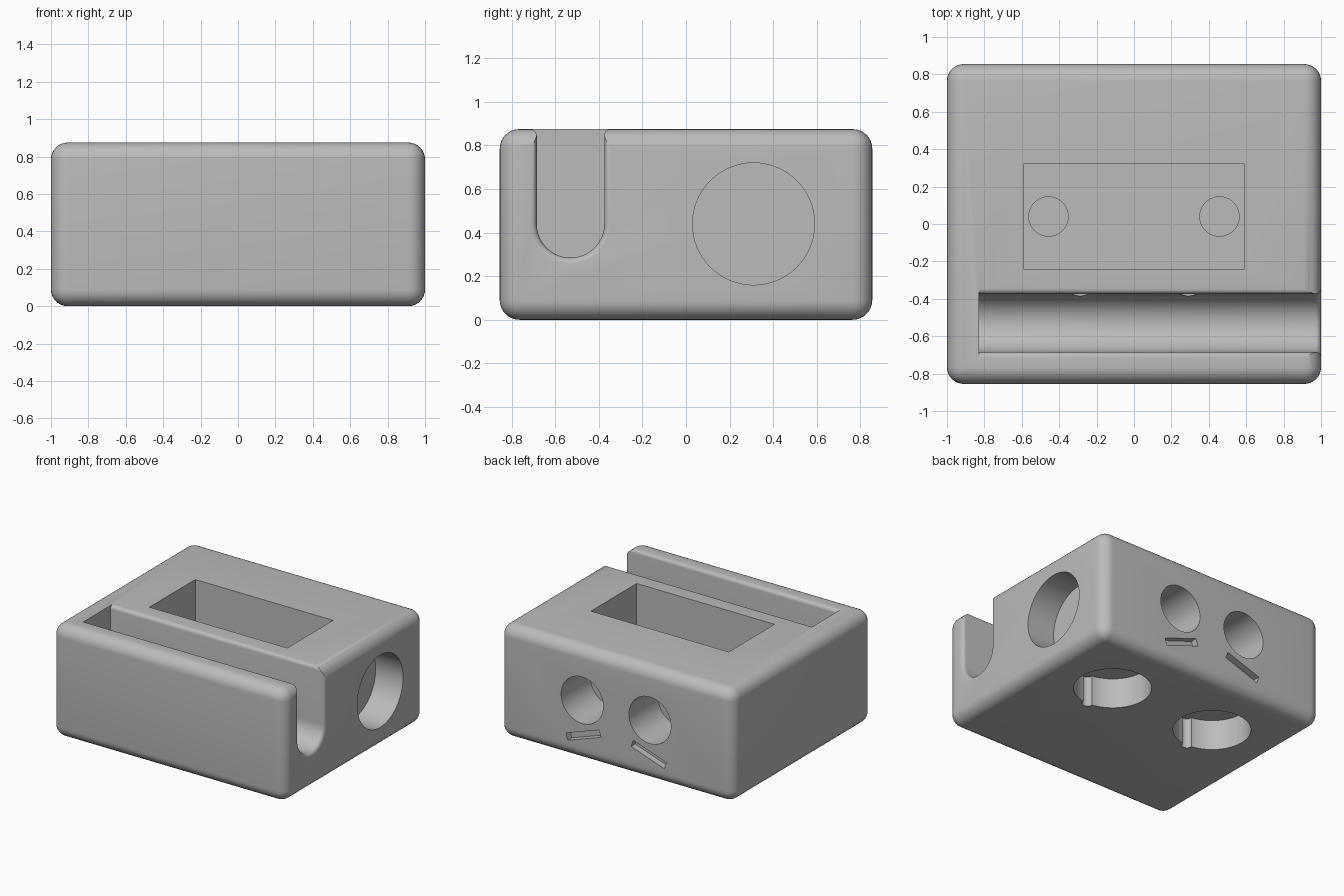
import bpy, bmesh, math
from mathutils import Matrix, Vector

old = bpy.data.objects.get("Cube")
if old:
    bpy.data.objects.remove(old, do_unlink=True)

grey = bpy.data.materials.new("plain_grey")
grey.use_nodes = True
colour = (0.5, 0.5, 0.5, 1)
grey.diffuse_color = colour
grey.node_tree.nodes["Principled BSDF"].inputs["Base Color"].default_value = colour

HEIGHT = 0.875
BACK = 0.855


def finish(name, bm):
    bmesh.ops.recalc_face_normals(bm, faces=bm.faces)
    mesh = bpy.data.meshes.new(name)
    bm.to_mesh(mesh)
    bm.free()
    mesh.materials.append(grey)
    ob = bpy.data.objects.new(name, mesh)
    bpy.context.collection.objects.link(ob)
    return ob


def box(name, low, high, round_edge=0, turn=0):
    bm = bmesh.new()
    low, high = Vector(low), Vector(high)
    size = Matrix.Diagonal((*(high - low), 1))
    place = Matrix.Translation((low + high) / 2) @ Matrix.Rotation(turn, 4, 'Y')
    bmesh.ops.create_cube(bm, size=1, matrix=place @ size)
    if round_edge:
        bmesh.ops.bevel(bm, geom=bm.edges[:], offset=round_edge, segments=8,
                        profile=0.5, affect='EDGES')
    return finish(name, bm)


def rod(name, start, end, radius):
    start, end = Vector(start), Vector(end)
    axis = end - start
    bm = bmesh.new()
    place = Matrix.Translation((start + end) / 2) @ axis.to_track_quat('Z', 'Y').to_matrix().to_4x4()
    bmesh.ops.create_cone(bm, cap_ends=True, segments=64, radius1=radius,
                          radius2=radius, depth=axis.length, matrix=place)
    return finish(name, bm)


def slot_ring(grow, lip=0.03, mid_y=-0.53, mid_z=0.44, steps=6):
    """U outline with flared top edges, widened by grow."""
    w = 0.155 + grow
    half = [(w + lip, HEIGHT + 0.1)]
    for i in range(steps + 1):
        a = math.pi / 2 * i / steps
        half.append((w + lip * (1 - math.sin(a)), HEIGHT - lip + lip * math.cos(a)))
    left = [(mid_y - y, z) for y, z in half]
    right = [(mid_y + y, z) for y, z in reversed(half)]
    arc = [math.pi * (1 + i / 32) for i in range(33)]
    return left + [(mid_y + w * math.cos(a), mid_z + w * math.sin(a)) for a in arc] + right


def slot(lip=0.03, steps=6):
    bm = bmesh.new()
    stations = [(-0.83, 0)]
    for i in range(steps + 1):
        a = math.pi / 2 * i / steps
        stations.append((1 - lip + lip * math.sin(a), lip * (1 - math.cos(a))))
    stations.append((1.1, lip))
    rings = [[bm.verts.new((x, y, z)) for y, z in slot_ring(grow)] for x, grow in stations]
    for a, b in zip(rings, rings[1:]):
        for i in range(len(a)):
            j = (i + 1) % len(a)
            bm.faces.new((a[i], a[j], b[j], b[i]))
    bm.faces.new(rings[0])
    bm.faces.new(rings[-1])
    return finish("slot_cutter", bm)


# Rounded block
body = box("body", (-1, -BACK, 0), (1, BACK, HEIGHT), round_edge=0.09)

# Long slot, top pocket and side socket
cutters = [
    slot(),
    box("pocket_cutter", (-0.59, -0.24, 0.34), (0.59, 0.32, 1)),
    rod("side_socket_cutter", (0.765, 0.31, 0.44), (1.1, 0.31, 0.44), 0.28),
]

for s in (-1, 1):
    x, eye = s * 0.457, s * 0.29
    cutters += [
        # Recess in the pocket floor
        rod("floor_recess_cutter", (x, 0.04, 0.29), (x, 0.04, 0.4), 0.105),
        # Underside socket with its groove
        rod("bottom_socket_cutter", (x, 0.31, -0.1), (x, 0.31, 0.235), 0.275),
        rod("groove_cutter", (x, 0.035, -0.1), (x, 0.035, 0.235), 0.04),
        # Eye hole, wire channel and slanted brow slit
        rod("eye_cutter", (eye, 0.5, 0.47), (eye, 1, 0.47), 0.18),
        rod("channel_cutter", (eye, -0.5, 0.43), (eye, -0.2, 0.43), 0.042),
        box("brow_cutter", (s * 0.28 - 0.15, BACK - 0.05, 0.175),
            (s * 0.28 + 0.15, 1, 0.23), turn=s * math.radians(19)),
    ]

bpy.context.view_layer.objects.active = body
for cutter in cutters:
    cutter.hide_render = True
    mod = body.modifiers.new(cutter.name, 'BOOLEAN')
    mod.operation = 'DIFFERENCE'
    mod.solver = 'EXACT'
    mod.object = cutter
    bpy.ops.object.modifier_apply(modifier=mod.name)
for cutter in cutters:
    bpy.data.objects.remove(cutter, do_unlink=True)

for ob in bpy.context.selected_objects:
    ob.select_set(False)
body.select_set(True)
bpy.ops.object.shade_smooth_by_angle(angle=math.radians(30))
